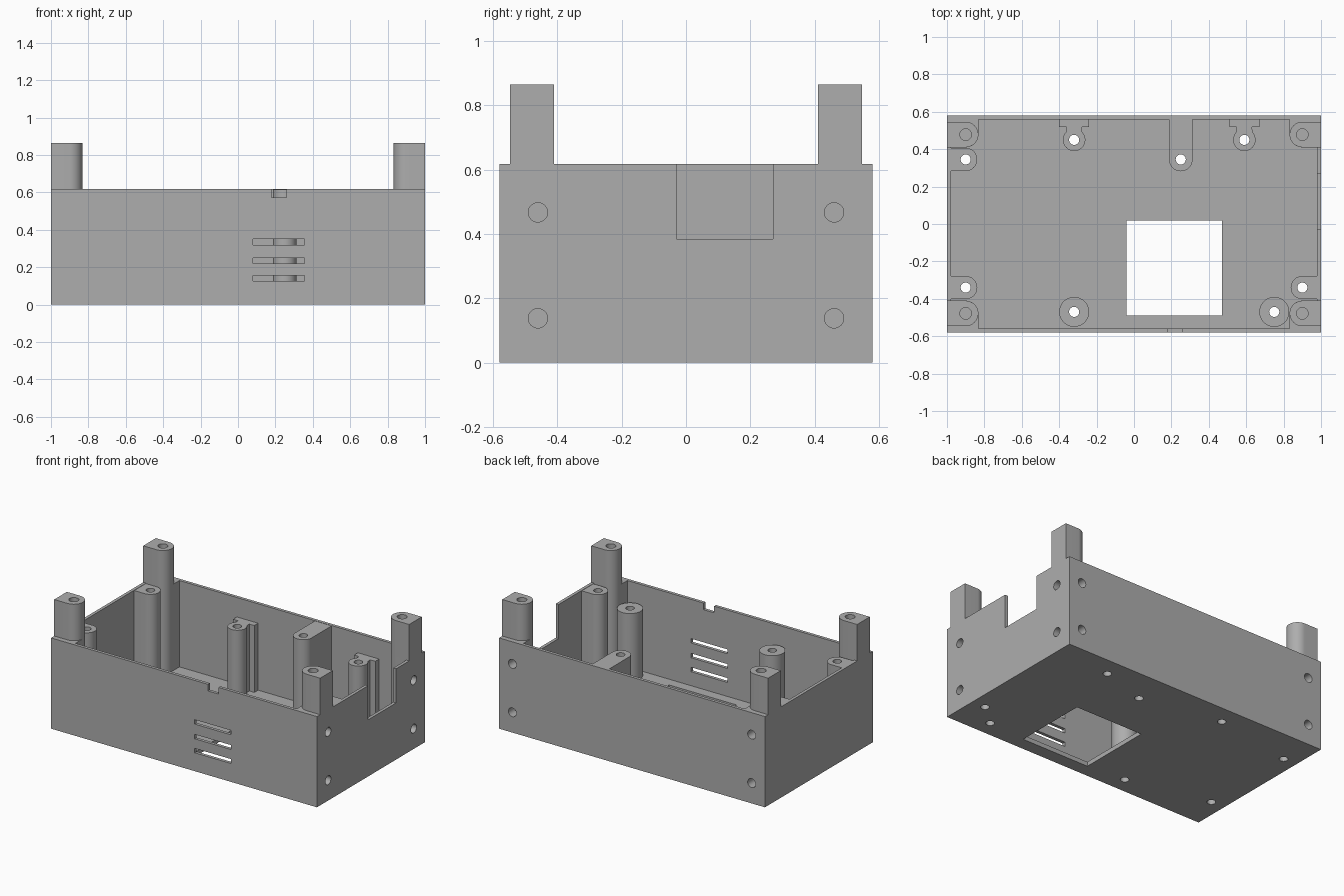
import bpy, bmesh, math
from mathutils import Matrix, Vector

if "Cube" in bpy.data.objects:
    bpy.data.objects.remove(bpy.data.objects["Cube"], do_unlink=True)

W, D, H, WALL, POST_TOP = 1.0, 0.58, 0.617, 0.03, 0.865
SHORT = 0.485          # height of the low standoffs
BED = 0.01             # parts start inside the floor

grey = bpy.data.materials.new("plain_grey")
grey.use_nodes = True
grey.diffuse_color = (0.42, 0.42, 0.42, 1)
grey.node_tree.nodes["Principled BSDF"].inputs["Base Color"].default_value = (0.42, 0.42, 0.42, 1)


def finish(name, bm):
    bmesh.ops.recalc_face_normals(bm, faces=bm.faces)
    mesh = bpy.data.meshes.new(name)
    bm.to_mesh(mesh)
    bm.free()
    mesh.materials.append(grey)
    ob = bpy.data.objects.new(name, mesh)
    bpy.context.collection.objects.link(ob)
    return ob


def box(bm, x0, x1, y0, y1, z0, z1):
    size = Matrix.Diagonal((x1 - x0, y1 - y0, z1 - z0, 1))
    mid = Matrix.Translation(((x0 + x1) / 2, (y0 + y1) / 2, (z0 + z1) / 2))
    return bmesh.ops.create_cube(bm, size=1, matrix=mid @ size)


def rod(bm, start, end, r):
    a, b = Vector(start), Vector(end)
    turn = (b - a).to_track_quat('Z', 'Y').to_matrix().to_4x4()
    bmesh.ops.create_cone(bm, cap_ends=True, segments=32, radius1=r, radius2=r,
                          depth=(b - a).length, matrix=Matrix.Translation((a + b) / 2) @ turn)


def prism(bm, pts, z0, z1):
    face = bm.faces.new([bm.verts.new((x, y, z0)) for x, y in pts])
    new = bmesh.ops.extrude_face_region(bm, geom=[face])["geom"]
    bmesh.ops.translate(bm, vec=(0, 0, z1 - z0),
                        verts=[v for v in new if isinstance(v, bmesh.types.BMVert)])


def arc(cx, cy, r, a0, a1, n=24):
    angles = [math.radians(a0 + (a1 - a0) * i / n) for i in range(n + 1)]
    return [(cx + r * math.cos(a), cy + r * math.sin(a)) for a in angles]


parts = []

# Open case: floor and four walls
bm = bmesh.new()
box(bm, -W, W, -D, D, 0, H)
top = [f for f in bm.faces if f.calc_center_median().z > H - 0.01]
bmesh.ops.inset_region(bm, faces=top, thickness=WALL)
new = bmesh.ops.extrude_face_region(bm, geom=top)["geom"]
bmesh.ops.translate(bm, vec=(0, 0, WALL - H),
                    verts=[v for v in new if isinstance(v, bmesh.types.BMVert)])
bmesh.ops.delete(bm, geom=top, context='FACES')
parts.append(finish("case_shell", bm))

# Corner posts: filled into the corner below the rim, D-shaped above it
PX, PY, PR = 0.9, 0.478, 0.068
for sx, side in ((1, "left"), (-1, "right")):
    for sy, end in ((1, "back"), (-1, "front")):
        low = arc(PX, PY, PR, 180, 270) + [(W - 0.015, PY - PR), (W - 0.015, D - 0.015),
                                           (PX - PR, D - 0.015)]
        high = arc(PX, PY, PR, 90, 270) + [(W, PY - PR), (W, PY + PR)]
        for label, pts, z0, z1 in (("base", low, BED, H), ("top", high, H, POST_TOP)):
            bm = bmesh.new()
            prism(bm, [(sx * x, sy * y) for x, y in pts], z0, z1)
            parts.append(finish(f"corner_post_{label}_{end}_{side}", bm))

# Standoffs: (name, x, y, kind)
standoffs = [("back_right", -0.9, 0.345, "side"), ("front_right", -0.9, -0.34, "side"),
             ("front_left", 0.9, -0.34, "side"), ("back_middle", 0.25, 0.345, "back"),
             ("round_right", -0.32, -0.47, "round"), ("round_left", 0.75, -0.47, "round"),
             ("ribbed_right", -0.32, 0.45, "rib"), ("ribbed_left", 0.59, 0.45, "rib")]
for name, x, y, kind in standoffs:
    bm = bmesh.new()
    height = SHORT
    if kind == "side":      # runs into a short wall
        s = math.copysign(1, x)
        pts = [(x + s * px, y + py) for px, py in arc(0, 0, 0.062, 90, 270)]
        pts += [(s * (W - 0.015), y - 0.062), (s * (W - 0.015), y + 0.062)]
        height = H - 0.002
    elif kind == "back":    # runs into the back wall
        pts = arc(x, y, 0.063, 180, 360) + [(x + 0.063, D - 0.015), (x - 0.063, D - 0.015)]
        height = H - 0.002
    elif kind == "round":
        pts = arc(x, y, 0.08, 0, 350, 35)
    else:                   # narrow web and a T-shaped plate on the back wall
        pts = arc(x, y, 0.06, 135, 405)
        web = [(0.042, 0.068), (0.08, 0.068), (0.08, 0.115)]
        pts += [(x + px, y + py) for px, py in web]
        pts += [(x - px, y + py) for px, py in reversed(web)]
    prism(bm, pts, BED, height)
    parts.append(finish(f"standoff_{name}", bm))

# Cutter: all openings and screw holes
bm = bmesh.new()
box(bm, -0.04, 0.47, -0.49, 0.02, -0.1, 0.1)             # floor opening
box(bm, 0.18, 0.26, -D - 0.1, -D + 0.05, 0.572, H + 0.1)  # front rim notch
box(bm, W - 0.05, W + 0.1, -0.03, 0.27, 0.385, H + 0.1)   # left wall cutout
for z in (0.14, 0.235, 0.335):                            # front vents
    box(bm, 0.08, 0.355, -D - 0.1, -D + 0.05, z - 0.015, z + 0.015)
for name, x, y, kind in standoffs:
    rod(bm, (x, y, -0.1), (x, y, H + 0.1), 0.027)
for s in (-1, 1):
    for z in (0.138, 0.467):
        rod(bm, (W + 0.1, s * 0.46, z), (W - 0.065, s * 0.46, z), 0.03)
        rod(bm, (s * PX, D + 0.1, z), (s * PX, D - 0.065, z), 0.03)
    for t in (-1, 1):
        rod(bm, (s * PX, t * PY, POST_TOP + 0.1), (s * PX, t * PY, H + 0.03), 0.031)
cutter = finish("opening_cutter", bm)
cutter.hide_render = True

# Cut every part, then bake the result
for ob in parts:
    mod = ob.modifiers.new("openings", 'BOOLEAN')
    mod.operation, mod.solver, mod.object = 'DIFFERENCE', 'EXACT', cutter
bpy.context.view_layer.update()
deps = bpy.context.evaluated_depsgraph_get()
baked = [bpy.data.meshes.new_from_object(ob.evaluated_get(deps)) for ob in parts]
for ob, mesh in zip(parts, baked):
    ob.modifiers.clear()
    ob.data = mesh
    mesh.shade_smooth()
    mesh.set_sharp_from_angle(angle=math.radians(30))
bpy.data.objects.remove(cutter, do_unlink=True)
